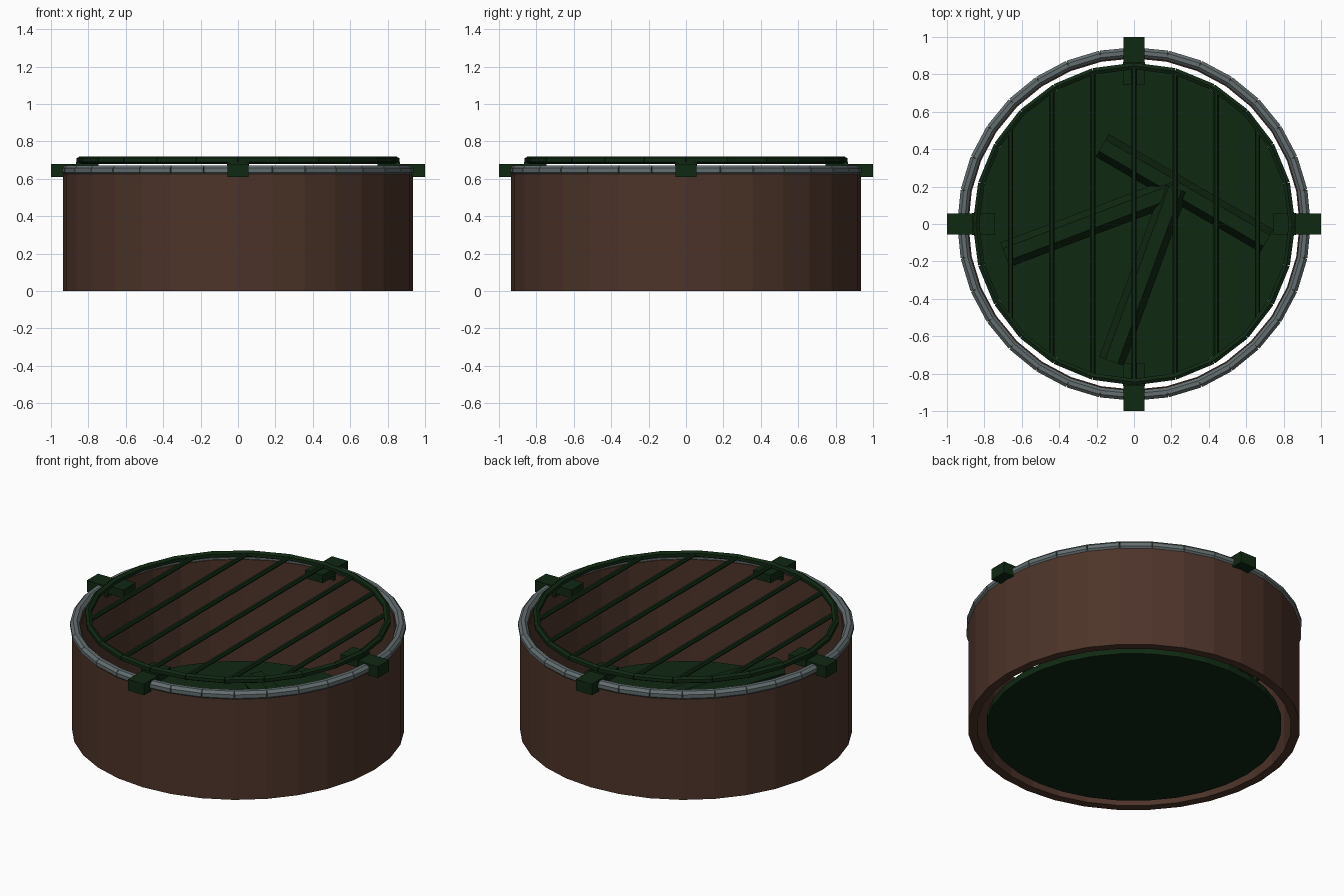
import bpy, bmesh, math
from mathutils import Vector

if "Cube" in bpy.data.objects:
    bpy.data.objects.remove(bpy.data.objects["Cube"])


def material(name, rgb):
    m = bpy.data.materials.new(name)
    m.diffuse_color = (*rgb, 1)
    m.use_nodes = True
    m.node_tree.nodes["Principled BSDF"].inputs["Base Color"].default_value = m.diffuse_color
    return m


BROWN = material("rust brown", (0.074, 0.034, 0.022))
GREY = material("rim grey", (0.125, 0.155, 0.16))
GREEN = material("dark green", (0.005, 0.021, 0.006))


def new_object(name, bm, mat):
    bmesh.ops.recalc_face_normals(bm, faces=bm.faces[:])
    me = bpy.data.meshes.new(name)
    bm.to_mesh(me)
    bm.free()
    me.materials.append(mat)
    ob = bpy.data.objects.new(name, me)
    bpy.context.collection.objects.link(ob)
    return ob


def lathe(name, profile, sides, mat):
    """Revolve a closed (radius, z) loop."""
    bm = bmesh.new()
    rings = []
    for i in range(sides):
        a = 2 * math.pi * i / sides
        rings.append([bm.verts.new((r * math.cos(a), r * math.sin(a), z)) for r, z in profile])
    n = len(profile)
    for i in range(sides):
        p, q = rings[i], rings[(i + 1) % sides]
        for j in range(n):
            bm.faces.new((p[j], q[j], q[(j + 1) % n], p[(j + 1) % n]))
    return new_object(name, bm, mat)


def add_rod(bm, a, b, radius, sides, turn=0.0):
    """Capped prism from a to b, turned about its own axis."""
    a, b = Vector(a), Vector(b)
    d = (b - a).normalized()
    side = d.cross(Vector((0, 0, 1))).normalized()
    up = side.cross(d)
    ends = []
    for p in (a, b):
        ends.append([bm.verts.new(p + radius * (math.cos(t) * side + math.sin(t) * up))
                     for t in (turn + 2 * math.pi * k / sides for k in range(sides))])
    for k in range(sides):
        m = (k + 1) % sides
        bm.faces.new((ends[0][k], ends[0][m], ends[1][m], ends[1][k]))
    bm.faces.new(ends[0])
    bm.faces.new(ends[1])


def hoop(name, radius, z, tube, segs, sides, mat):
    """Ring made of straight rods laid end to end."""
    bm = bmesh.new()
    pts = [(radius * math.cos(2 * math.pi * i / segs), radius * math.sin(2 * math.pi * i / segs), z)
           for i in range(segs)]
    for i in range(segs):
        add_rod(bm, pts[i], pts[(i + 1) % segs], tube, sides, math.pi / sides)
    return new_object(name, bm, mat)


def add_box(bm, lo, hi, angle):
    c, s = math.cos(angle), math.sin(angle)
    v = bmesh.ops.create_cube(bm, size=1)["verts"]
    for w in v:
        x, y, z = (lo[i] + (w.co[i] + 0.5) * (hi[i] - lo[i]) for i in range(3))
        w.co = (x * c - y * s, x * s + y * c, z)


# drum wall and its rim
lathe("drum_wall", [(0.935, 0), (0.935, 0.645), (0.885, 0.645), (0.885, 0)], 32, BROWN)
hoop("rim", 0.918, 0.645, 0.029, 32, 8, GREY)

# floor plate, slightly smaller than the drum
bm = bmesh.new()
bmesh.ops.create_cone(bm, cap_ends=True, segments=32, radius1=0.83, radius2=0.83, depth=0.04)
for v in bm.verts:
    v.co.z += 0.02
new_object("floor_plate", bm, GREEN)

# three crossed logs lying on the floor
for i, (a, b) in enumerate([((-0.17, 0.42), (0.71, -0.09)),
                            ((-0.69, -0.165), (0.22, 0.18)),
                            ((-0.12, -0.735), (0.22, 0.19))]):
    bm = bmesh.new()
    z = 0.09 + 0.02 * i
    add_rod(bm, (*a, z), (*b, z), 0.07, 6)
    new_object(f"log_{i + 1}", bm, GREEN)

# grate: hoop and parallel bars
hoop("grate_hoop", 0.845, 0.70, 0.02, 24, 6, GREEN)
bm = bmesh.new()
for i in range(-3, 4):
    x = 0.22 * i
    y = math.sqrt(0.84 ** 2 - x * x)
    add_rod(bm, (x, -y, 0.70), (x, y, 0.70), 0.014, 6)
new_object("grate_bars", bm, GREEN)

# four brackets clamped over the rim, with inner rests for the grate
for name, q in (("right", 0), ("back", 1), ("left", 2), ("front", 3)):
    bm = bmesh.new()
    add_box(bm, (0.86, -0.055, 0.61), (1.0, 0.055, 0.68), q * math.pi / 2)
    add_box(bm, (0.745, -0.06, 0.64), (0.865, 0.06, 0.69), q * math.pi / 2)
    new_object(f"bracket_{name}", bm, GREEN)
